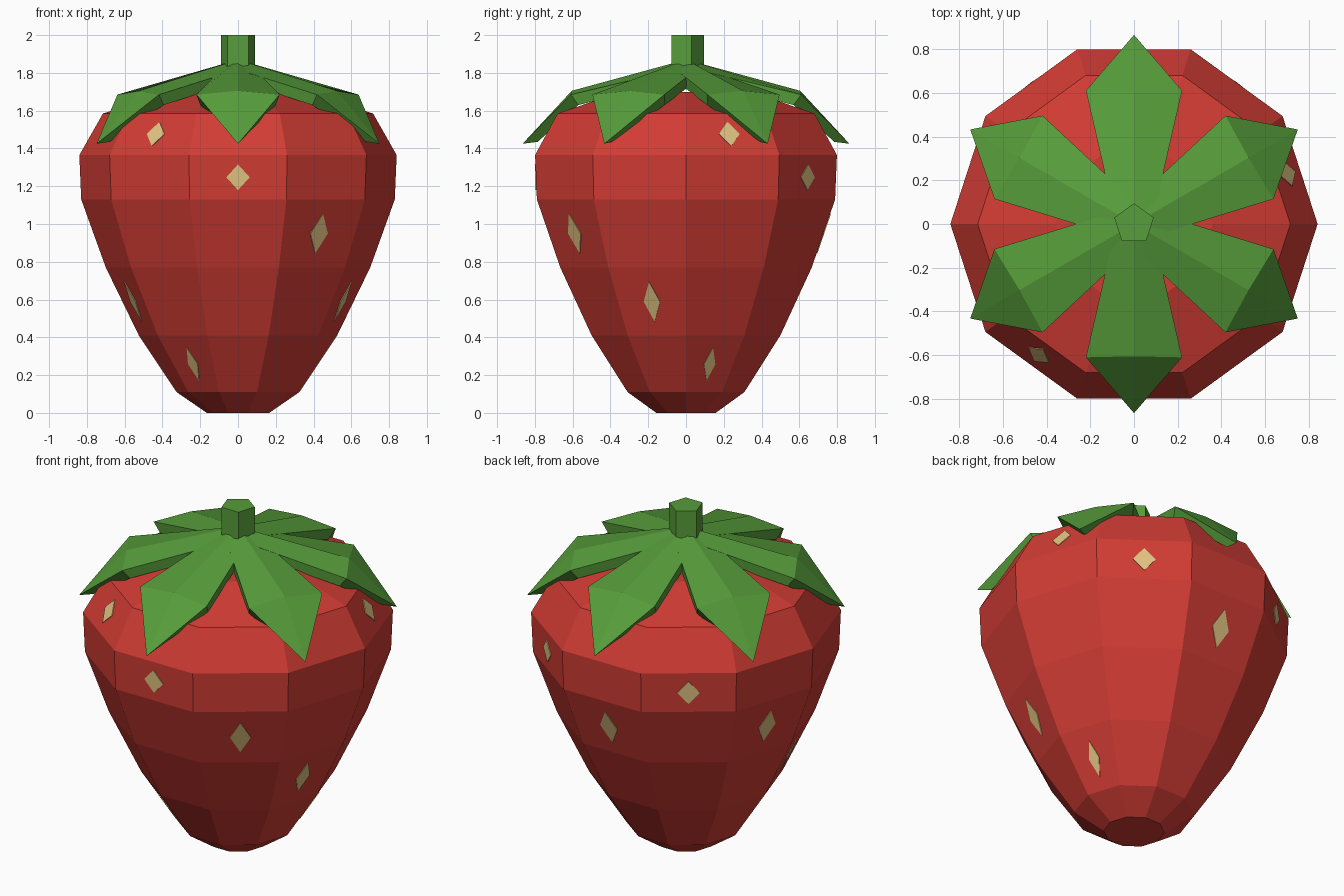
import bpy, bmesh
from math import radians, sin, cos
from mathutils import Vector, Matrix

if "Cube" in bpy.data.objects:
    bpy.data.objects.remove(bpy.data.objects["Cube"])


def material(name, rgb):
    m = bpy.data.materials.new(name)
    m.diffuse_color = (*rgb, 1)
    m.use_nodes = True
    m.node_tree.nodes["Principled BSDF"].inputs["Base Color"].default_value = m.diffuse_color
    return m


RED = material("berry red", (0.64, 0.045, 0.034))
GREEN = material("leaf green", (0.095, 0.34, 0.043))
GOLD = material("seed gold", (0.75, 0.55, 0.22))


def finish(name, bm, mat):
    bmesh.ops.recalc_face_normals(bm, faces=bm.faces)
    me = bpy.data.meshes.new(name)
    bm.to_mesh(me)
    bm.free()
    me.materials.append(mat)
    ob = bpy.data.objects.new(name, me)
    bpy.context.collection.objects.link(ob)
    return ob


def polar(r, deg, z):
    return Vector((r * cos(radians(deg)), r * sin(radians(deg)), z))


def lathe(name, profile, sides, start, mat):
    bm = bmesh.new()
    rings = [[bm.verts.new(polar(r, start + 360 * i / sides, z)) for i in range(sides)]
             for r, z in profile]
    for a, b in zip(rings, rings[1:]):
        for i in range(sides):
            j = (i + 1) % sides
            bm.faces.new((a[i], a[j], b[j], b[i]))
    bm.faces.new(rings[0][::-1])
    bm.faces.new(rings[-1])
    return finish(name, bm, mat)


# Ten-sided berry body
BODY = [(0.165, 0), (0.325, 0.11), (0.525, 0.41), (0.70, 0.77), (0.83, 1.13),
        (0.84, 1.365), (0.715, 1.585), (0.36, 1.70)]
lathe("berry_body", BODY, 10, 0, RED)

# Five-sided stem
lathe("stem", [(0.095, 1.78), (0.095, 2.0)], 5, 90, GREEN)

# Seeds: thin diamond plates centred on chosen body facets (band, facet directions)
SEEDS = {1: (18, 234), 2: (198, 342), 3: (90, 162, 306), 4: (54, 126, 270), 5: (18, 234)}
bm = bmesh.new()
for band, angles in SEEDS.items():
    for ang in angles:
        (r0, z0), (r1, z1) = BODY[band], BODY[band + 1]
        lo = polar(r0 * cos(radians(18)), ang, z0)
        hi = polar(r1 * cos(radians(18)), ang, z1)
        mid, up = (lo + hi) / 2, (hi - lo) * 0.29
        side = polar(1, ang + 90, 0)
        half_w = 0.24 * (r0 + r1) / 2 * sin(radians(18))
        n = side.cross(up).normalized()
        corners = [mid + side * half_w, mid + up, mid - side * half_w, mid - up]
        top = [bm.verts.new(c + n * 0.004) for c in corners]
        bot = [bm.verts.new(c - n * 0.003) for c in corners]
        bm.faces.new(top)
        bm.faces.new(bot[::-1])
        for i in range(4):
            j = (i + 1) % 4
            bm.faces.new((bot[i], bot[j], top[j], top[i]))
finish("seeds", bm, GOLD)

# Crown of six ridged, folded leaves with thickness
UPPER = [(-0.08, 0, 1.83), (0, 0, 1.87), (0.08, 0, 1.83),
         (-0.22, 0.61, 1.685), (0, 0.605, 1.705), (0.22, 0.61, 1.685), (0, 0.865, 1.425)]
LOWER = [(-0.08, 0, 1.77), (0, 0, 1.81), (0.08, 0, 1.77),
         (-0.20, 0.57, 1.63), (0, 0.56, 1.645), (0.20, 0.57, 1.63), (0, 0.785, 1.435)]
FACES = [(0, 1, 4, 3), (1, 2, 5, 4), (3, 4, 6), (4, 5, 6)]
RIM = [0, 1, 2, 5, 6, 3]
bm = bmesh.new()
for k in range(6):
    rot = Matrix.Rotation(radians(60 * k), 3, 'Z')
    up = [bm.verts.new(rot @ Vector(p)) for p in UPPER]
    low = [bm.verts.new(rot @ Vector(p)) for p in LOWER]
    for f in FACES:
        bm.faces.new([up[i] for i in f])
        bm.faces.new([low[i] for i in reversed(f)])
    for a, b in zip(RIM, RIM[1:] + RIM[:1]):
        bm.faces.new((up[a], up[b], low[b], low[a]))
finish("leaf_crown", bm, GREEN)
